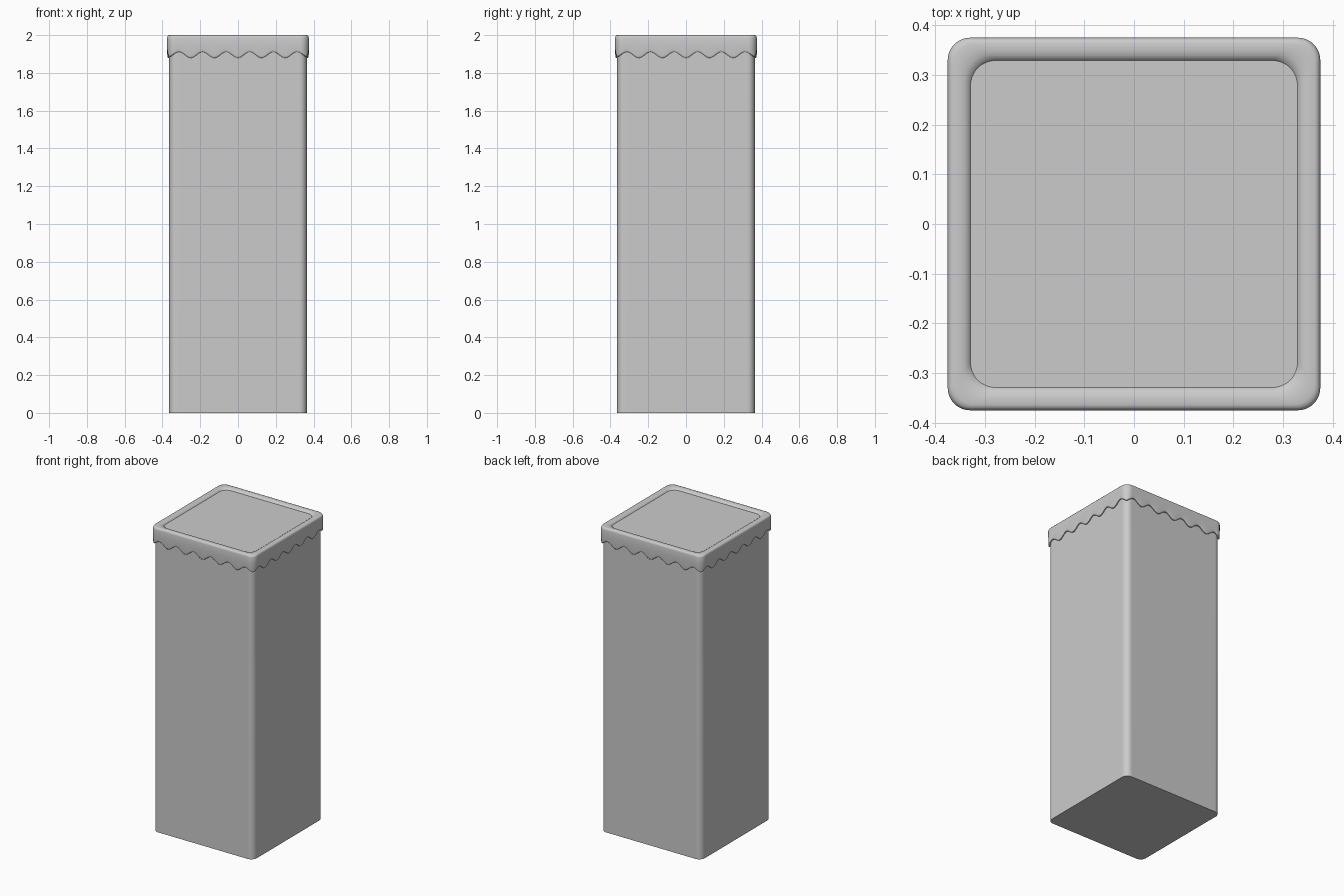
import bpy, bmesh, math

if "Cube" in bpy.data.objects:
    bpy.data.objects.remove(bpy.data.objects["Cube"])

SIDE, CORNER = 72, 12


def ring(half, radius):
    """Rounded square outline with a fixed point count."""
    c, pts = half - radius, []
    for q in range(4):
        a = q * math.pi / 2
        local = [(half, -c + 2 * c * i / SIDE) for i in range(SIDE)]
        for i in range(CORNER):
            t = math.pi / 2 * i / CORNER
            local.append((c + radius * math.cos(t), c + radius * math.sin(t)))
        for x, y in local:
            pts.append((x * math.cos(a) - y * math.sin(a),
                        x * math.sin(a) + y * math.cos(a)))
    return pts


def scallop(x, y):
    """Wave offset along a side, lowest at the corners."""
    return -0.016 * math.cos(2 * math.pi * min(abs(x), abs(y)) / 0.125)


def loft(name, profile, cap_start=False, cap_end=False):
    """Skin rings given as (half width, corner radius, z, wave amount)."""
    bm = bmesh.new()
    rings = [[bm.verts.new((x, y, z + w * scallop(x, y))) for x, y in ring(h, r)]
             for h, r, z, w in profile]
    n = len(rings[0])
    for lo, hi in zip(rings, rings[1:]):
        for i in range(n):
            j = (i + 1) % n
            bm.faces.new((lo[i], lo[j], hi[j], hi[i]))
    if cap_start:
        bm.faces.new(rings[0][::-1])
    if cap_end:
        bm.faces.new(rings[-1])
    bmesh.ops.recalc_face_normals(bm, faces=bm.faces)
    mesh = bpy.data.meshes.new(name)
    bm.to_mesh(mesh)
    bm.free()
    ob = bpy.data.objects.new(name, mesh)
    bpy.context.collection.objects.link(ob)
    bpy.ops.object.select_all(action='DESELECT')
    ob.select_set(True)
    bpy.context.view_layer.objects.active = ob
    bpy.ops.object.shade_smooth_by_angle(angle=math.radians(40))
    return ob


# Tall pillar, open where the rim closes it
loft("pillar_body", [(0.364, 0.04, 0, 0), (0.364, 0.04, 1.895, 1)],
     cap_start=True)

# Scalloped rim: wavy lower edge, rounded crest, shallow recessed top
loft("scalloped_rim", [
    (0.364, 0.04, 1.895, 1),
    (0.370, 0.044, 1.895, 1),
    (0.3735, 0.045, 1.899, 1),
    (0.3745, 0.045, 1.906, 1),
    (0.375, 0.045, 1.95, 0),
    (0.375, 0.045, 1.986, 0),
    (0.3735, 0.045, 1.993, 0),
    (0.370, 0.045, 1.998, 0),
    (0.364, 0.045, 2.0, 0),
    (0.350, 0.045, 2.0, 0),
    (0.340, 0.047, 1.998, 0),
    (0.333, 0.05, 1.994, 0),
    (0.329, 0.05, 1.988, 0)], cap_end=True)
